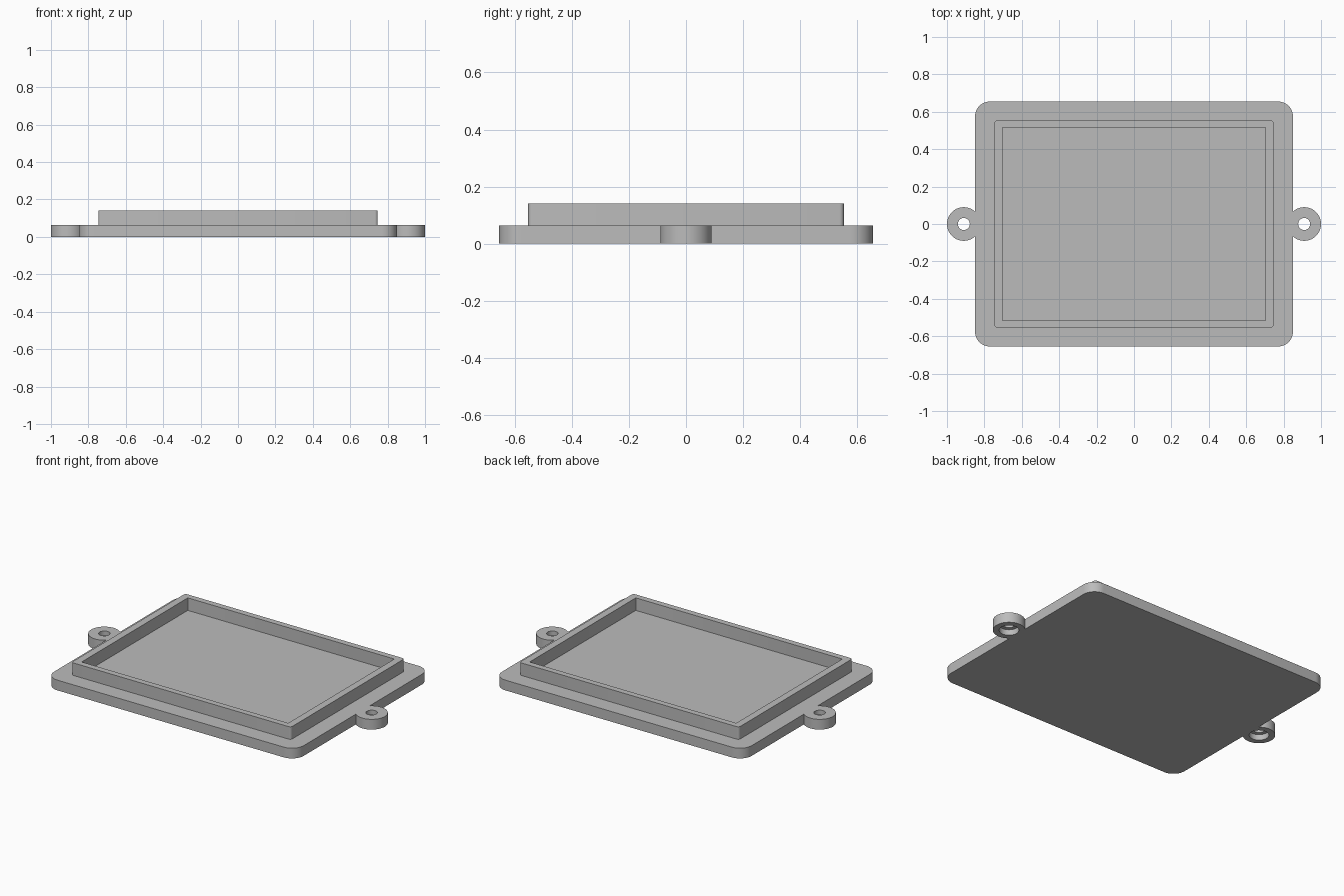
import bpy, bmesh
from math import sin, cos, pi, radians

cube = bpy.data.objects.get("Cube")
if cube:
    bpy.data.objects.remove(cube, do_unlink=True)

GREY = (0.5, 0.5, 0.5, 1)
grey = bpy.data.materials.new("plain grey")
grey.use_nodes = True
grey.diffuse_color = GREY
grey.node_tree.nodes["Principled BSDF"].inputs["Base Color"].default_value = GREY

PLATE_TOP, RIM_TOP = 0.063, 0.14
EAR_X, EAR_R = 0.91, 0.09


def rounded_rect(hx, hy, r, steps):
    """Outline of a rectangle with rounded corners, anticlockwise."""
    points = []
    for i, (sx, sy) in enumerate([(1, 1), (-1, 1), (-1, -1), (1, -1)]):
        for k in range(steps + 1):
            a = (i + k / steps) * pi / 2
            points.append((sx * (hx - r) + r * cos(a), sy * (hy - r) + r * sin(a)))
    return points


def circle(cx, r, n=48):
    return [(cx + r * cos(2 * pi * k / n), r * sin(2 * pi * k / n)) for k in range(n)]


def prism(name, outline, z0, z1):
    """Solid made by extruding an outline upward."""
    bm = bmesh.new()
    base = bm.faces.new([bm.verts.new((x, y, z0)) for x, y in outline])
    top = bmesh.ops.extrude_face_region(bm, geom=[base])["geom"]
    bmesh.ops.translate(bm, vec=(0, 0, z1 - z0),
                        verts=[v for v in top if isinstance(v, bmesh.types.BMVert)])
    bmesh.ops.recalc_face_normals(bm, faces=bm.faces[:])
    mesh = bpy.data.meshes.new(name)
    bm.to_mesh(mesh)
    bm.free()
    mesh.materials.append(grey)
    obj = bpy.data.objects.new(name, mesh)
    bpy.context.collection.objects.link(obj)
    return obj


def select(obj):
    bpy.ops.object.select_all(action='DESELECT')
    obj.select_set(True)
    bpy.context.view_layer.objects.active = obj


def combine(obj, tool, operation):
    """Apply a boolean and discard the tool."""
    select(obj)
    mod = obj.modifiers.new(operation.lower(), 'BOOLEAN')
    mod.operation, mod.object, mod.solver = operation, tool, 'EXACT'
    bpy.ops.object.modifier_apply(modifier=mod.name)
    bpy.data.objects.remove(tool, do_unlink=True)


# Base plate with rounded corners
plate = prism("base_plate", rounded_rect(0.85, 0.655, 0.08, 10), 0, PLATE_TOP)

# Screw ears, each with a through hole and a counterbore from below
for side in (-1, 1):
    x = side * EAR_X
    combine(plate, prism("ear", circle(x, EAR_R), 0, PLATE_TOP), 'UNION')
    combine(plate, prism("hole", circle(x, 0.032), -0.1, 0.2), 'DIFFERENCE')
    combine(plate, prism("counterbore", circle(x, 0.055), -0.1, 0.035), 'DIFFERENCE')

# Raised rim, open in the middle down to the plate
rim = prism("raised_rim", rounded_rect(0.747, 0.553, 0.015, 4), PLATE_TOP, RIM_TOP)
combine(rim, prism("opening", rounded_rect(0.703, 0.516, 0.003, 2), 0, 0.3), 'DIFFERENCE')

for obj in (plate, rim):
    select(obj)
    bpy.ops.object.shade_smooth_by_angle(angle=radians(35))
